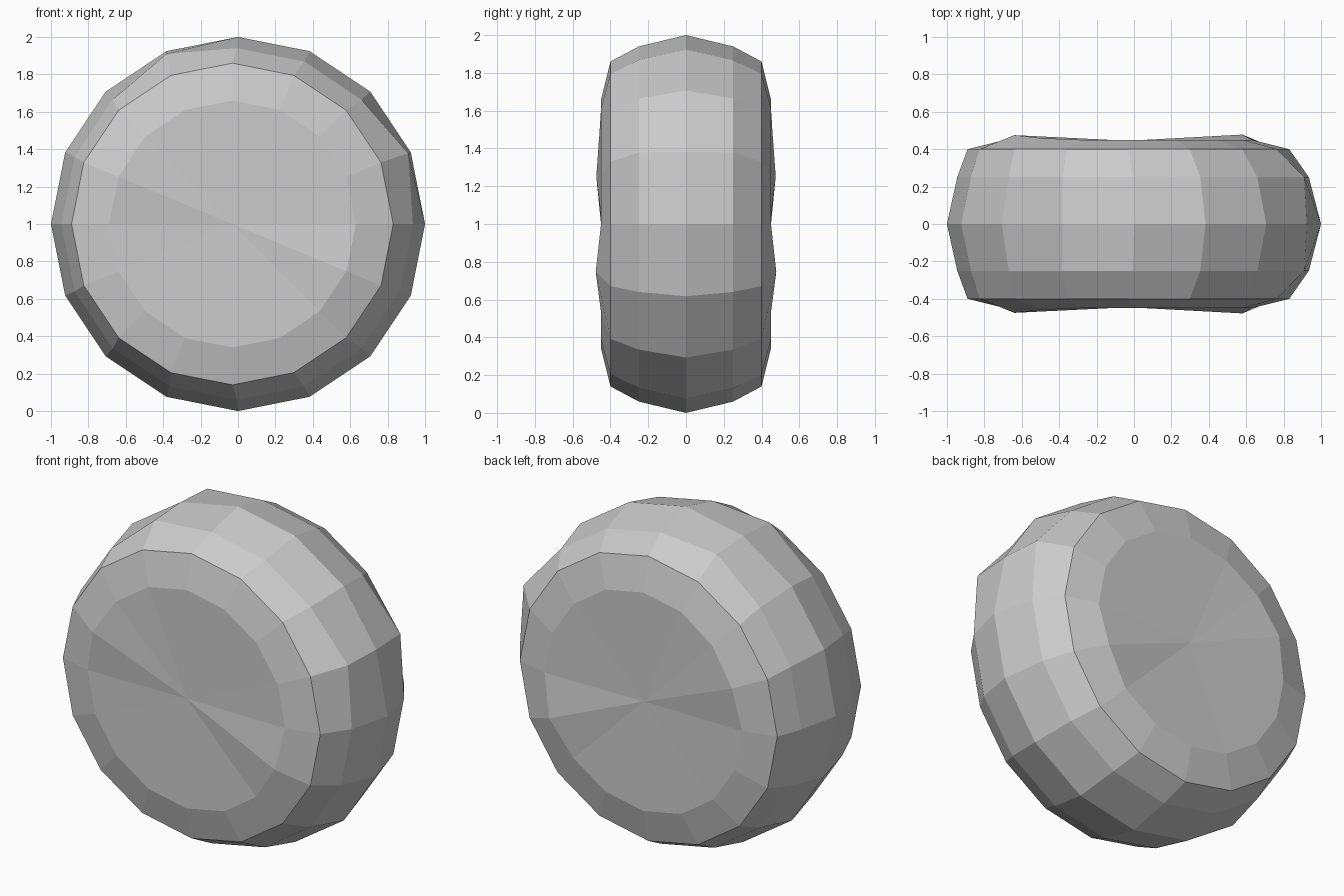
import bpy, bmesh, math

if "Cube" in bpy.data.objects:
    bpy.data.objects.remove(bpy.data.objects["Cube"])

N = 16
STEP = 2 * math.pi / N

# (y, radius, x offset) of each ring from the middle of the tread to the side wall
HALF = [(0.25, 0.94, -0.005), (0.40, 0.86, -0.03), (0.45, 0.66, -0.03)]
# slight hand-made unevenness: ring radius and side wall depth by vertex index
TREAD_BUMPS = {1: 0.99, 5: 0.985}
WALL_BUMPS = {7: 0.475, 6: 0.459, 15: 0.478}

bm = bmesh.new()


def ring(y, r, cx, side=1, level=0):
    verts = []
    for i in range(N):
        rad = TREAD_BUMPS.get(i, r) if level == 1 else r
        depth = WALL_BUMPS.get(i, y) if level == 3 else y
        a = i * STEP
        verts.append(bm.verts.new((cx + rad * math.cos(a), side * depth,
                                   1 + rad * math.sin(a))))
    return verts


def bridge(a, b):
    for i in range(N):
        j = (i + 1) % N
        bm.faces.new((a[i], a[j], b[j], b[i]))


# Tread and side walls, mirrored front to back about the middle ring
middle = ring(0, 1.0, 0)
for side in (-1, 1):
    previous = middle
    for level, (y, r, cx) in enumerate(HALF, 1):
        current = ring(y, r, cx, side, level)
        bridge(previous, current)
        previous = current
    # Shallow hub face as a fan
    hub = bm.verts.new((-0.03, side * 0.445, 1))
    for i in range(N):
        bm.faces.new((previous[i], previous[(i + 1) % N], hub))

bmesh.ops.recalc_face_normals(bm, faces=bm.faces)
mesh = bpy.data.meshes.new("wheel")
bm.to_mesh(mesh)
bm.free()
wheel = bpy.data.objects.new("wheel", mesh)
bpy.context.collection.objects.link(wheel)
